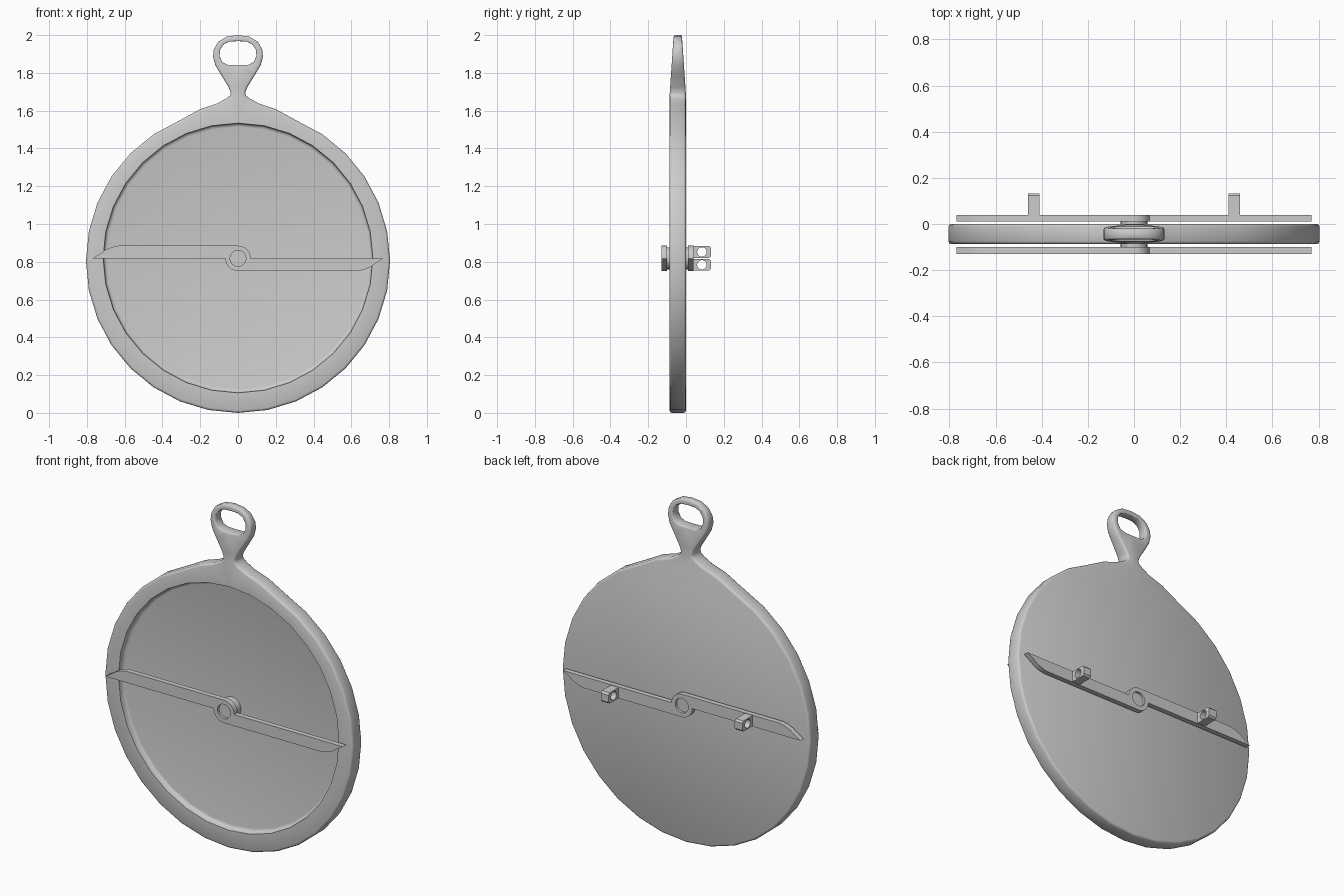
import bpy, bmesh, math

if "Cube" in bpy.data.objects:
    bpy.data.objects.remove(bpy.data.objects["Cube"])

HUB = 0.818  # height of the pivot


def circle(r, n, cx=0.0, cz=0.0):
    return [(cx + r * math.cos(2 * math.pi * i / n), cz + r * math.sin(2 * math.pi * i / n))
            for i in range(n)]


def mirrored(half):
    """Right half, bottom to top, completed to a counter-clockwise loop."""
    return half + [(-x, z) for x, z in reversed(half) if abs(x) > 1e-6]


def inset(pts, d):
    """Offset a counter-clockwise loop inwards by d."""
    out = []
    for i, (x, z) in enumerate(pts):
        (px, pz), (nx, nz) = pts[i - 1], pts[(i + 1) % len(pts)]
        tx, tz = nx - px, nz - pz
        l = math.hypot(tx, tz)
        out.append((x - tz / l * d, z + tx / l * d))
    return out


def prism(name, outer, holes, w0, w1, place, bevel=0.0, recess=None, angle=35):
    """Extruded outline with holes, optional soft rims and a sunken front panel."""
    bm = bmesh.new()

    def ring(pts, w):
        return [bm.verts.new(place(u, v, w)) for u, v in pts]

    def edges(vs):
        return [bm.edges.get((vs[i - 1], vs[i])) or bm.edges.new((vs[i - 1], vs[i]))
                for i in range(len(vs))]

    def bridge(rings):
        for a, b in zip(rings, rings[1:]):
            for i in range(len(a)):
                bm.faces.new((a[i - 1], a[i], b[i], b[i - 1]))

    front, back = [], []
    for k, loop in enumerate([outer] + holes):
        s = bevel if k == 0 else -bevel * 0.5
        e = abs(s)
        if e:
            soft = inset(loop, s * 0.3)
            stages = [(inset(loop, s), w0), (soft, w0 + e * 0.3), (loop, w0 + e),
                      (loop, w1 - e), (soft, w1 - e * 0.3), (inset(loop, s), w1)]
        else:
            stages = [(loop, w0), (loop, w1)]
        rings = [ring(p, w) for p, w in stages]
        bridge(rings)
        front += edges(rings[0])
        back += edges(rings[-1])
    if recess:
        rings = [ring(p, w) for p, w in recess]
        bridge(rings)
        bm.faces.new(rings[-1])
        front += edges(rings[0])
    for es in (front, back):
        bmesh.ops.triangle_fill(bm, edges=es, use_beauty=True)
    bmesh.ops.recalc_face_normals(bm, faces=bm.faces[:])
    me = bpy.data.meshes.new(name)
    bm.to_mesh(me)
    bm.free()
    ob = bpy.data.objects.new(name, me)
    bpy.context.collection.objects.link(ob)
    bpy.ops.object.select_all(action='DESELECT')
    ob.select_set(True)
    bpy.context.view_layer.objects.active = ob
    bpy.ops.object.shade_smooth_by_angle(angle=math.radians(angle))
    return ob


# Body: 32-sided disc flowing through a narrow neck into the hanging loop
R = 0.805
half = [(R * math.cos(math.radians(a)) if i else 0.0, R + R * math.sin(math.radians(a)))
        for i, a in enumerate(-90 + 11.25 * k for k in range(15))]
half += [(0.20, 1.608), (0.11, 1.638), (0.063, 1.664), (0.042, 1.68), (0.038, 1.695),
         (0.05, 1.725), (0.09, 1.79), (0.12, 1.84), (0.132, 1.885), (0.128, 1.925),
         (0.105, 1.965), (0.06, 1.992), (0, 2.0)]
loop_hole = mirrored([(0, 1.842), (0.055, 1.843), (0.083, 1.856), (0.098, 1.89), (0.094, 1.925),
                      (0.075, 1.952), (0.045, 1.966), (0, 1.968)])


def body_place(u, v, w):
    t = min(max((v - 1.68) / 0.32, 0), 1)
    return (u, -0.0435 + w * (1 - 0.5 * t), v)


H = 0.0435
panel = [(circle(r, 32, 0, 0.82), -H + d)
         for r, d in ((0.714, 0), (0.711, 0.022), (0.706, 0.029), (0.694, 0.032))]
prism("body", mirrored(half), [loop_hole], -H, H, body_place, 0.012, panel, 50)


# Pointed pivoting arms on the front and back
def along_y(u, v, w):
    return (u, w, v)


r = 0.067
arm_half = [(-0.77, 0.0), (-0.735, 0.022), (-0.70, 0.046), (-0.67, 0.059), (-0.635, r)]
arm_half += [(r * math.sin(a), r * math.cos(a))
             for a in (math.pi / 2 * i / 8 for i in range(9))]
arm = [(x, HUB + z) for x, z in arm_half] + [(-x, HUB - z) for x, z in arm_half]
arm.reverse()
for name, y0, y1 in (("front_arm", -0.13, -0.1), ("back_arm", 0.01, 0.039)):
    prism(name, arm, [circle(0.042, 24, 0, HUB)], y0, y1, along_y)

# Pivot pin through the disc
prism("pivot_pin", circle(0.058, 24, 0, HUB), [], -0.115, 0.025, along_y)

# Pierced sighting blocks standing on the back arm
for side, name in ((-1, "left_sight"), (1, "right_sight")):
    zc = HUB - side * 0.034
    z0, z1, y0, y1, c = zc - 0.031, zc + 0.031, 0.036, 0.133, 0.01
    block = [(y0, z0), (y1 - c, z0), (y1, z0 + c), (y1, z1 - c), (y1 - c, z1), (y0, z1)]
    prism(name, block, [circle(0.025, 20, 0.084, zc)], side * 0.434 - 0.025,
          side * 0.434 + 0.025, lambda u, v, w: (w, u, v))
